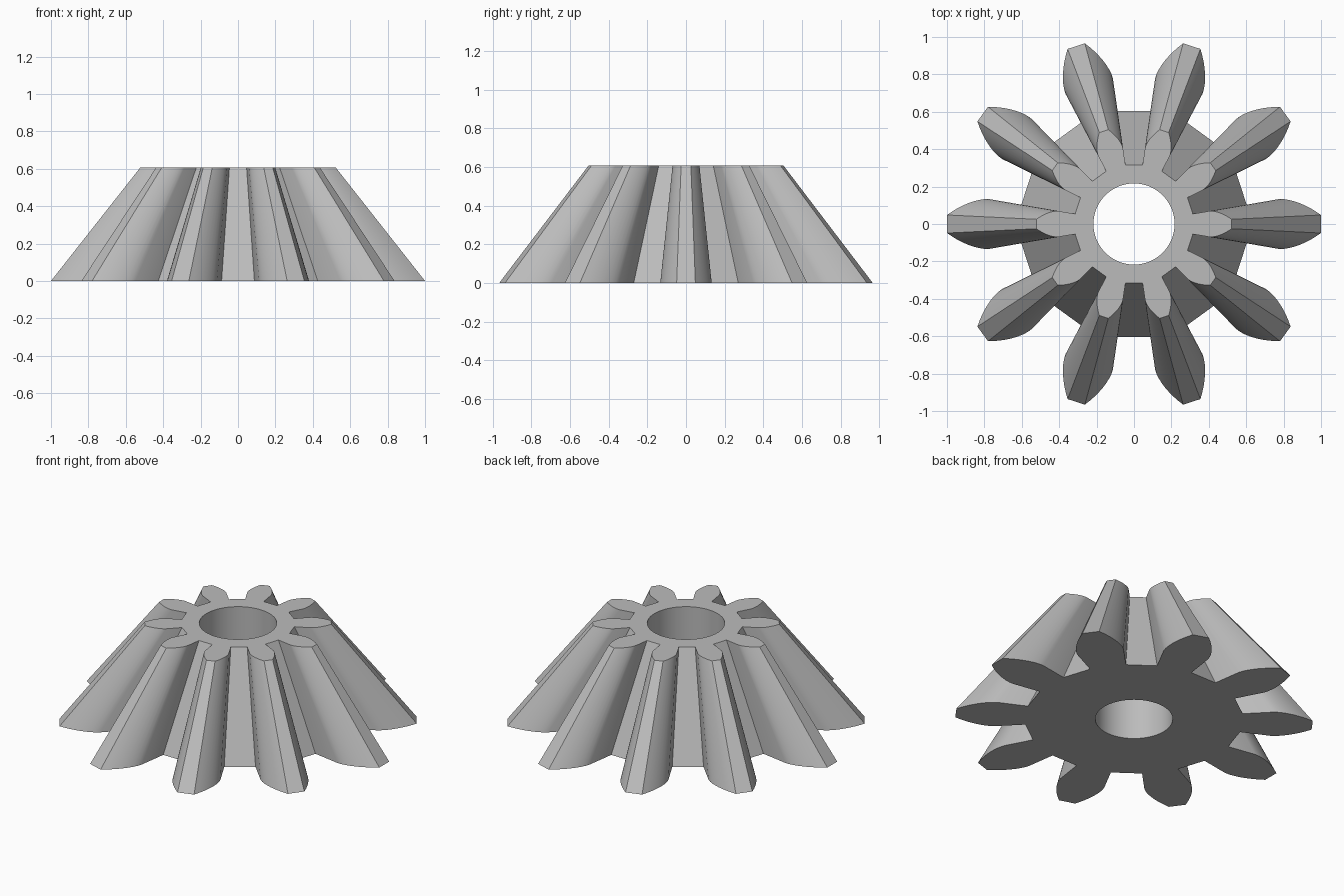
import bpy, bmesh, math

cube = bpy.data.objects.get("Cube")
if cube:
    bpy.data.objects.remove(cube, do_unlink=True)

TEETH = 10
TIP, BASE, ROOT = 1.001, 0.785, 0.611
BASE_HALF = math.radians(9.75)      # half the tooth angle at the base circle
BORE, HEIGHT, TOP_SCALE = 0.217, 0.607, 0.522
FLANK_STEPS, BORE_STEPS = 8, 64


def involute_angle(r):
    t = math.sqrt(max((r / BASE) ** 2 - 1, 0))
    return t - math.atan(t)


def tooth_profile():
    """Polar points of one tooth: radial root flank, then involute to the tip."""
    half = [(ROOT, BASE_HALF)]
    for i in range(FLANK_STEPS + 1):
        r = BASE + (TIP - BASE) * i / FLANK_STEPS
        half.append((r, BASE_HALF - involute_angle(r)))
    return [(r, -a) for r, a in half] + half[::-1]


def add_ring(bm, polar, z, scale=1):
    verts = [bm.verts.new((r * scale * math.cos(a), r * scale * math.sin(a), z))
             for r, a in polar]
    edges = [bm.edges.new((v, verts[(i + 1) % len(verts)])) for i, v in enumerate(verts)]
    return verts, edges


def add_wall(bm, low, high):
    n = len(low)
    for i in range(n):
        j = (i + 1) % n
        bm.faces.new((low[i], low[j], high[j], high[i]))


# Toothed outline and round bore
outline = [(r, a + k * math.tau / TEETH) for k in range(TEETH) for r, a in tooth_profile()]
circle = [(BORE, k * math.tau / BORE_STEPS) for k in range(BORE_STEPS)]

bm = bmesh.new()
outer_low, edges_ol = add_ring(bm, outline, 0)
outer_high, edges_oh = add_ring(bm, outline, HEIGHT, TOP_SCALE)
bore_low, edges_bl = add_ring(bm, circle, 0)
bore_high, edges_bh = add_ring(bm, circle, HEIGHT)

# Tapered teeth, straight bore, flat end faces
add_wall(bm, outer_low, outer_high)
add_wall(bm, bore_low, bore_high)
bmesh.ops.triangle_fill(bm, use_beauty=True, edges=edges_ol + edges_bl, normal=(0, 0, -1))
bmesh.ops.triangle_fill(bm, use_beauty=True, edges=edges_oh + edges_bh, normal=(0, 0, 1))
bmesh.ops.recalc_face_normals(bm, faces=bm.faces[:])

mesh = bpy.data.meshes.new("bevel_gear")
bm.to_mesh(mesh)
bm.free()
gear = bpy.data.objects.new("bevel_gear", mesh)
bpy.context.collection.objects.link(gear)

# Plain grey
grey = bpy.data.materials.new("grey")
grey.use_nodes = True
colour = (0.5, 0.5, 0.5, 1)
grey.diffuse_color = colour
grey.node_tree.nodes["Principled BSDF"].inputs["Base Color"].default_value = colour
mesh.materials.append(grey)

bpy.ops.object.select_all(action="DESELECT")
gear.select_set(True)
bpy.context.view_layer.objects.active = gear
bpy.ops.object.shade_smooth_by_angle(angle=math.radians(30))
